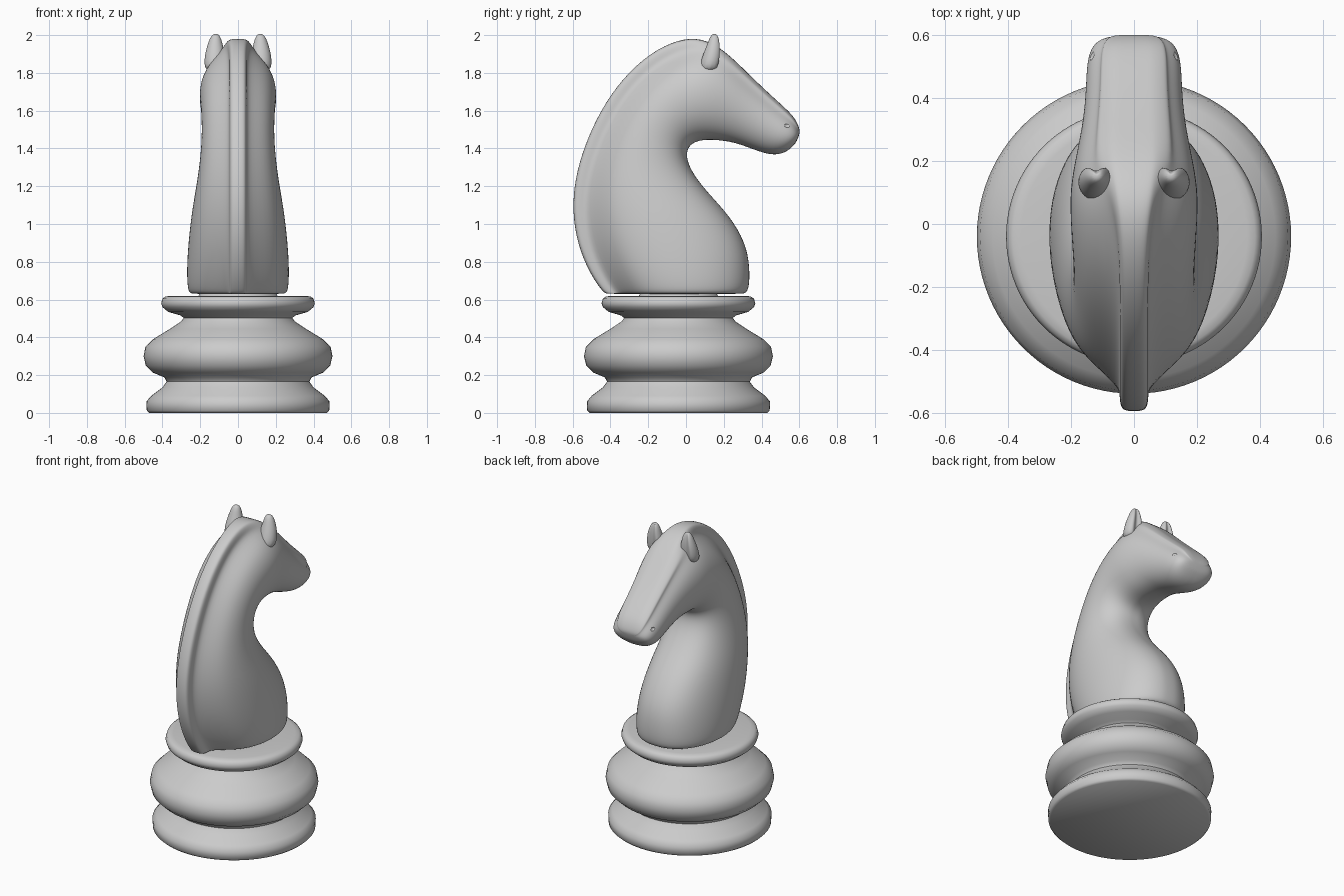
import bpy, bmesh, math
from mathutils import Vector


def loft(name, rings, levels=2):
    """Skin closed rings of equal length, cap both ends and smooth."""
    bm = bmesh.new()
    rows = [[bm.verts.new(p) for p in ring] for ring in rings]
    n = len(rows[0])
    for a, b in zip(rows, rows[1:]):
        for i in range(n):
            j = (i + 1) % n
            bm.faces.new((a[i], a[j], b[j], b[i]))
    bm.faces.new(rows[0])
    bm.faces.new(rows[-1])
    bmesh.ops.recalc_face_normals(bm, faces=bm.faces)
    for f in bm.faces:
        f.smooth = True
    me = bpy.data.meshes.new(name)
    bm.to_mesh(me)
    bm.free()
    ob = bpy.data.objects.new(name, me)
    bpy.context.collection.objects.link(ob)
    if levels:
        mod = ob.modifiers.new("smooth", 'SUBSURF')
        mod.levels = mod.render_levels = levels
    return ob


# Turned base
CY = -0.04
profile = [(0.47, 0), (0.483, 0.012), (0.485, 0.06), (0.46, 0.09), (0.40, 0.135),
           (0.378, 0.165), (0.39, 0.188), (0.45, 0.213), (0.488, 0.25), (0.50, 0.30),
           (0.49, 0.35), (0.45, 0.39), (0.36, 0.445), (0.30, 0.485), (0.288, 0.503),
           (0.305, 0.516), (0.37, 0.535), (0.40, 0.56), (0.407, 0.58), (0.40, 0.605),
           (0.385, 0.615), (0.36, 0.62), (0.21, 0.62), (0.20, 0.632)]
N = 96
base = loft("base", [[(r * math.cos(2 * math.pi * i / N), CY + r * math.sin(2 * math.pi * i / N), z)
                      for i in range(N)] for r, z in profile], 0)
bpy.context.view_layer.objects.active = base
base.select_set(True)
bpy.ops.object.shade_smooth_by_angle(angle=math.radians(50))


# Neck and head: each section runs from the mane edge to the throat side
def section(by, bz, fy, fz, w, m):
    back, front = Vector((0, by, bz)), Vector((0, fy, fz))
    length = (front - back).length
    d = (front - back) / length
    half = []
    ridge = 0.085 * m
    for dist, x in ((0.0, 0.026), (0.012, 0.042), (0.045, 0.046), (0.08, 0.046)):
        k = (0.0, 0.08, 0.18, 0.30)[int(dist > 0) + int(dist > 0.02) + int(dist > 0.05)]
        flat = w * (0.28 + 1.4 * k)          # plain forehead when the mane fades out
        depth = m * dist + (1 - m) * length * k * k * 0.8
        half.append((depth, m * x + (1 - m) * flat))
    for deg in (42, 60, 78, 98, 118, 138, 156, 170):
        a = math.radians(deg)
        t = (1 - math.cos(a)) / 2
        power = 1.0 if deg < 90 else 0.8
        half.append((ridge + (length - ridge) * t, max(0.046 * m, w * math.sin(a) ** power)))
    half.append((length, w * 0.1))
    pts = [back + d * s + Vector((x, 0, 0)) for s, x in half]
    return pts + [Vector((-p.x, p.y, p.z)) for p in reversed(pts)]


sections = [
    (-0.41, 0.63, 0.29, 0.63, 0.235, 1), (-0.43, 0.632, 0.315, 0.632, 0.26, 1),
    (-0.455, 0.66, 0.335, 0.66, 0.272, 1), (-0.51, 0.74, 0.338, 0.77, 0.276, 1),
    (-0.575, 0.89, 0.317, 0.90, 0.268, 1), (-0.603, 1.07, 0.23, 1.045, 0.25, 1),
    (-0.588, 1.24, 0.12, 1.16, 0.225, 1), (-0.54, 1.41, 0.04, 1.26, 0.205, 1),
    (-0.455, 1.60, 0.005, 1.335, 0.195, 1), (-0.335, 1.775, 0.003, 1.39, 0.195, 1),
    (-0.185, 1.91, 0.03, 1.428, 0.20, 1), (-0.04, 1.978, 0.08, 1.445, 0.206, 0.9),
    (0.08, 1.987, 0.14, 1.447, 0.206, 0.6), (0.20, 1.925, 0.21, 1.44, 0.19, 0.1),
    (0.33, 1.795, 0.28, 1.425, 0.168, 0), (0.44, 1.69, 0.37, 1.39, 0.156, 0),
    (0.53, 1.61, 0.455, 1.363, 0.154, 0), (0.578, 1.56, 0.525, 1.375, 0.144, 0),
    (0.602, 1.505, 0.57, 1.415, 0.115, 0), (0.602, 1.48, 0.588, 1.44, 0.06, 0)]
body = loft("neck_and_head", [section(*s) for s in sections])

for side, label in ((1, "right"), (-1, "left")):
    # Ears, slightly cupped towards the face
    ear = []
    for x, y, z, r in ((0.118, 0.12, 1.80, 0.065), (0.122, 0.14, 1.89, 0.058),
                       (0.121, 0.15, 1.95, 0.042), (0.119, 0.152, 1.99, 0.028),
                       (0.118, 0.153, 2.007, 0.012)):
        ring = []
        for i in range(12):
            a = 2 * math.pi * i / 12
            cup = 0.35 if i == 3 else 1.0
            ring.append((side * (x + r * math.cos(a)), y + 0.95 * r * math.sin(a) * cup, z))
        ear.append(ring)
    loft("ear_" + label, ear)

    # Nostril dents
    bpy.ops.mesh.primitive_uv_sphere_add(segments=16, ring_count=8, radius=0.022,
                                         location=(side * 0.143, 0.545, 1.525))
    cutter = bpy.context.object
    cutter.name = "nostril_cutter_" + label
    cutter.scale = (0.8, 1.2, 0.8)
    cutter.hide_render = True
    cut = body.modifiers.new("nostril_" + label, 'BOOLEAN')
    cut.operation = 'DIFFERENCE'
    cut.object = cutter
